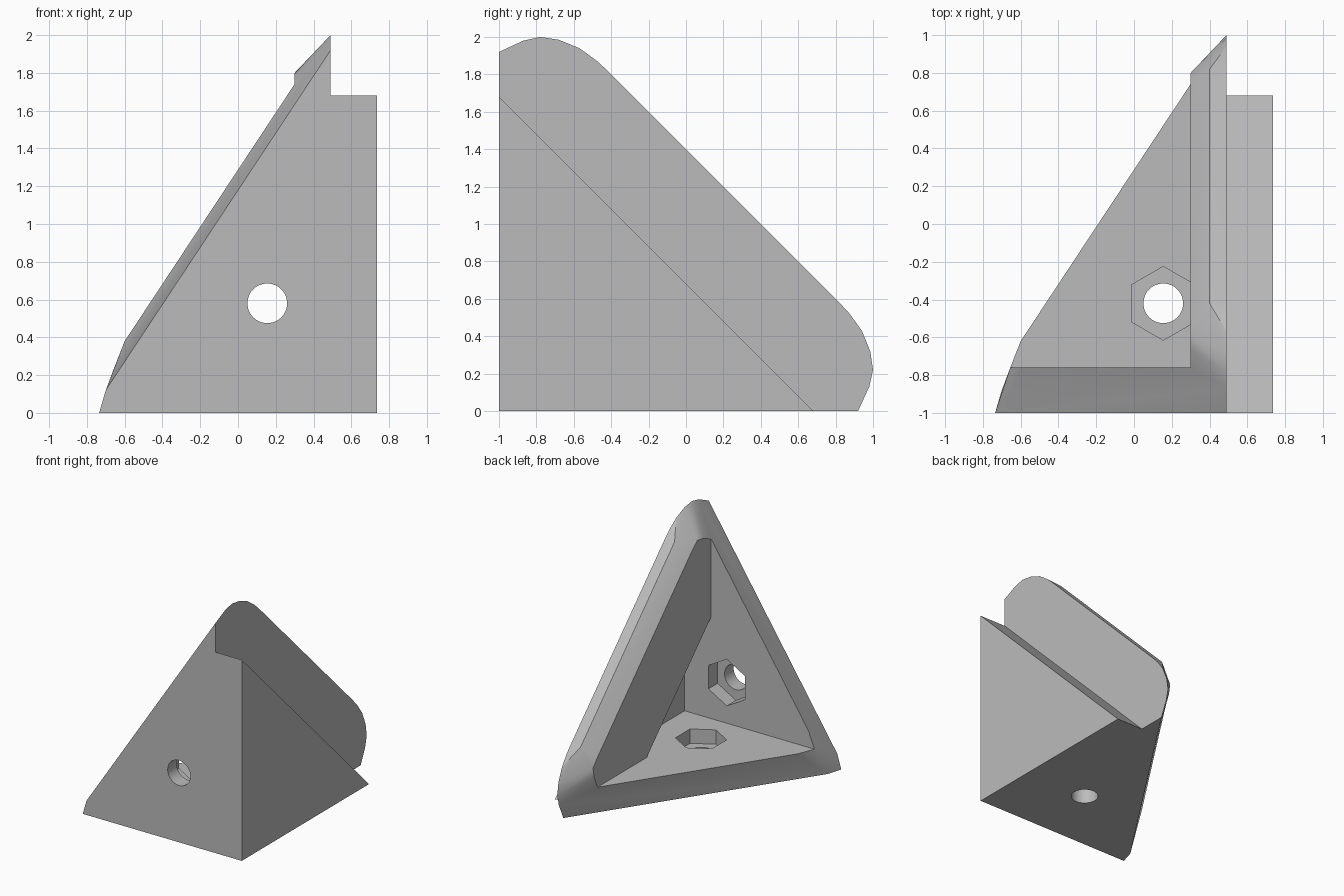
import bpy, bmesh, math
from mathutils import Matrix, Vector

old = bpy.data.objects.get("Cube")
if old:
    bpy.data.objects.remove(old)

grey = bpy.data.materials.new("plain_grey")
grey.use_nodes = True
grey.diffuse_color = (0.5, 0.5, 0.5, 1)
grey.node_tree.nodes["Principled BSDF"].inputs["Base Color"].default_value = (0.5, 0.5, 0.5, 1)


def finish(name, bm):
    bmesh.ops.recalc_face_normals(bm, faces=bm.faces)
    mesh = bpy.data.meshes.new(name)
    bm.to_mesh(mesh)
    bm.free()
    mesh.materials.append(grey)
    obj = bpy.data.objects.new(name, mesh)
    bpy.context.collection.objects.link(obj)
    return obj


def hull(name, points):
    bm = bmesh.new()
    for p in points:
        bm.verts.new(p)
    result = bmesh.ops.convex_hull(bm, input=bm.verts)
    spare = set(result["geom_interior"] + result["geom_unused"])
    bmesh.ops.delete(bm, geom=[g for g in spare if isinstance(g, bmesh.types.BMVert)], context="VERTS")
    bmesh.ops.dissolve_limit(bm, angle_limit=math.radians(0.5), verts=bm.verts, edges=bm.edges)
    return finish(name, bm)


def prism(name, profile, x0, x1):
    return hull(name, [(x, y, z) for x in (x0, x1) for y, z in profile])


def swap(p):
    # the bracket is symmetric between its front and bottom plates
    return (p[0], p[2] - 1, p[1] + 1)


def cylinder(name, radius, sides, centre, depth, along_y):
    bm = bmesh.new()
    bmesh.ops.create_cone(bm, cap_ends=True, segments=sides, radius1=radius, radius2=radius, depth=depth)
    turn = Matrix.Rotation(math.pi / 2, 4, "X") if along_y else Matrix.Identity(4)
    bmesh.ops.transform(bm, matrix=Matrix.Translation(Vector(centre)) @ turn, verts=bm.verts)
    return finish(name, bm)


def combine(target, other, operation):
    mod = target.modifiers.new(other.name, "BOOLEAN")
    mod.operation, mod.solver, mod.object = operation, "EXACT", other
    other.hide_render = True
    other.hide_set(True)
    bpy.context.view_layer.objects.active = target
    bpy.ops.object.modifier_apply(modifier=mod.name)
    bpy.data.objects.remove(other)


# outer corner body: front plate edge, then side plate outlines
half = [(-0.70, -1, 0.12), (-0.60, -0.76, 0.38)]
for x, outline in (
    (0.49, [(-1, 1.92), (-0.87, 1.98), (-0.78, 2.0), (-0.68, 1.985), (-0.57, 1.94), (-0.48, 1.875), (-0.42, 1.82)]),
    (0.40, [(-0.42, 1.82)]),
    (0.30, [(-0.76, 1.74), (-0.66, 1.785), (-0.58, 1.8), (-0.52, 1.75)]),
):
    half += [(x, y, z) for y, z in outline]
corner = [(-0.735, -1, 0), (-0.655, -0.76, 0.24), (0.49, -1, 0)]
bracket = hull("corner_bracket", half + [swap(p) for p in half] + corner)

# triangular outer side wall
combine(bracket, prism("side_wall", [(-1, 0), (0.68, 0), (-1, 1.68)], 0.40, 0.735), "UNION")

# open pocket, and the deeper recess behind the side lip
pocket = [(-0.76, 0.24), (3, 0.24), (3, 4), (-0.76, 4)]
combine(bracket, prism("pocket_cutter", pocket, -2, 0.30), "DIFFERENCE")
combine(bracket, prism("recess_cutter", [(-0.76, 0.24), (0.09, 0.24), (-0.76, 1.09)], 0.2, 0.545), "DIFFERENCE")

# bolt holes with hexagonal nut seats in the front and bottom plates
for side, along_y in (("front", True), ("bottom", False)):
    for part, radius, sides, height, depth in (("hole", 0.105, 48, 0.1, 0.5), ("nut_seat", 0.195, 6, 0.22, 0.2)):
        centre = (0.155, height - 1, 0.58) if along_y else (0.155, -0.42, height)
        cutter = cylinder(f"{side}_{part}", radius, sides, centre, depth, along_y)
        combine(bracket, cutter, "DIFFERENCE")

bpy.ops.object.select_all(action="DESELECT")
bracket.select_set(True)
bpy.context.view_layer.objects.active = bracket
bpy.ops.object.shade_smooth_by_angle(angle=math.radians(25))
